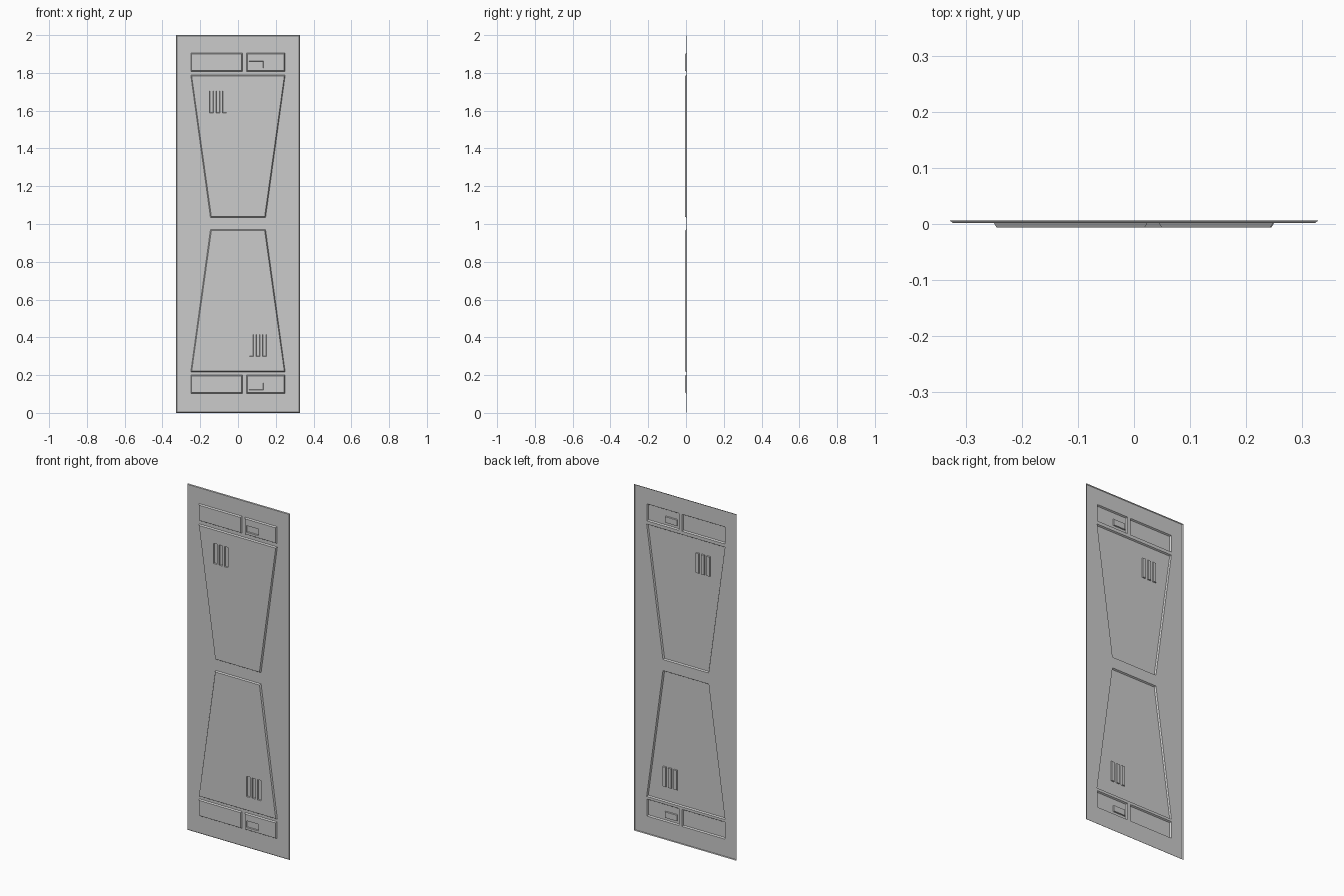
import bpy, bmesh

if "Cube" in bpy.data.objects:
    bpy.data.objects.remove(bpy.data.objects["Cube"])

Y_BACK, Y_SHEET, Y_PANEL, Y_FLOOR = 0.006, 0.002, -0.006, 0.0
BEVEL = 0.005

bm = bmesh.new()


def loop(points, y):
    """Closed ring of edges at depth y."""
    vs = [bm.verts.new((x, y, z)) for x, z in points]
    es = [bm.edges.new((vs[i], vs[(i + 1) % len(vs)])) for i in range(len(vs))]
    return vs, es


def wall(a, b):
    n = len(a)
    for i in range(n):
        bm.faces.new((a[i], a[(i + 1) % n], b[(i + 1) % n], b[i]))


def fill(edges):
    bmesh.ops.triangle_fill(bm, use_beauty=True, use_dissolve=False, edges=edges)


def rect(x0, x1, z0, z1):
    return [(x0, z0), (x1, z0), (x1, z1), (x0, z1)]


def inset(points, d):
    cx = sum(p[0] for p in points) / len(points)
    cz = sum(p[1] for p in points) / len(points)
    return [(x + (d if x < cx else -d), z + (d if z < cz else -d)) for x, z in points]


def panel(outline, recesses=()):
    """Embossed panel with bevelled sides and sunk recesses; returns base edges."""
    base, base_edges = loop(outline, Y_SHEET)
    top, face_edges = loop(inset(outline, BEVEL), Y_PANEL)
    wall(base, top)
    for r in recesses:
        rim, rim_edges = loop(r, Y_PANEL)
        floor, _ = loop(inset(r, 0.002), Y_FLOOR)
        wall(rim, floor)
        bm.faces.new(floor)
        face_edges += rim_edges
    fill(face_edges)
    return base_edges


# Sheet edge, chamfered back
rim, _ = loop(rect(-0.328, 0.328, 0, 2), Y_BACK)
front, sheet_edges = loop(rect(-0.323, 0.323, 0.004, 1.996), Y_SHEET)
wall(rim, front)

# Label plate and latch plate at both ends
for z in (0.103, 1.807):
    sheet_edges += panel(rect(-0.25, 0.024, z, z + 0.098))
    sheet_edges += panel(rect(0.044, 0.248, z, z + 0.098),
                         [rect(0.057, 0.135, z + 0.018, z + 0.056)])

# Tapered panels with three vent slots, second one turned half round
for s in (1, -1):
    def turn(pts):
        return [(s * x, 1.002 + s * (z - 1.002)) for x, z in pts]
    trapezoid = [(-0.146, 1.034), (0.146, 1.034), (0.25, 1.788), (-0.25, 1.788)]
    slots = [turn(rect(x, x + 0.021, 1.588, 1.705)) for x in (-0.151, -0.116, -0.081)]
    sheet_edges += panel(turn(trapezoid), slots)

# Flat sheet around the panels
fill(sheet_edges)

bmesh.ops.recalc_face_normals(bm, faces=bm.faces)
if sum(f.normal.y * f.calc_area() for f in bm.faces) > 0:
    bmesh.ops.reverse_faces(bm, faces=bm.faces)

mesh = bpy.data.meshes.new("embossed_door_panel")
bm.to_mesh(mesh)
bm.free()
door = bpy.data.objects.new("embossed_door_panel", mesh)
bpy.context.collection.objects.link(door)
